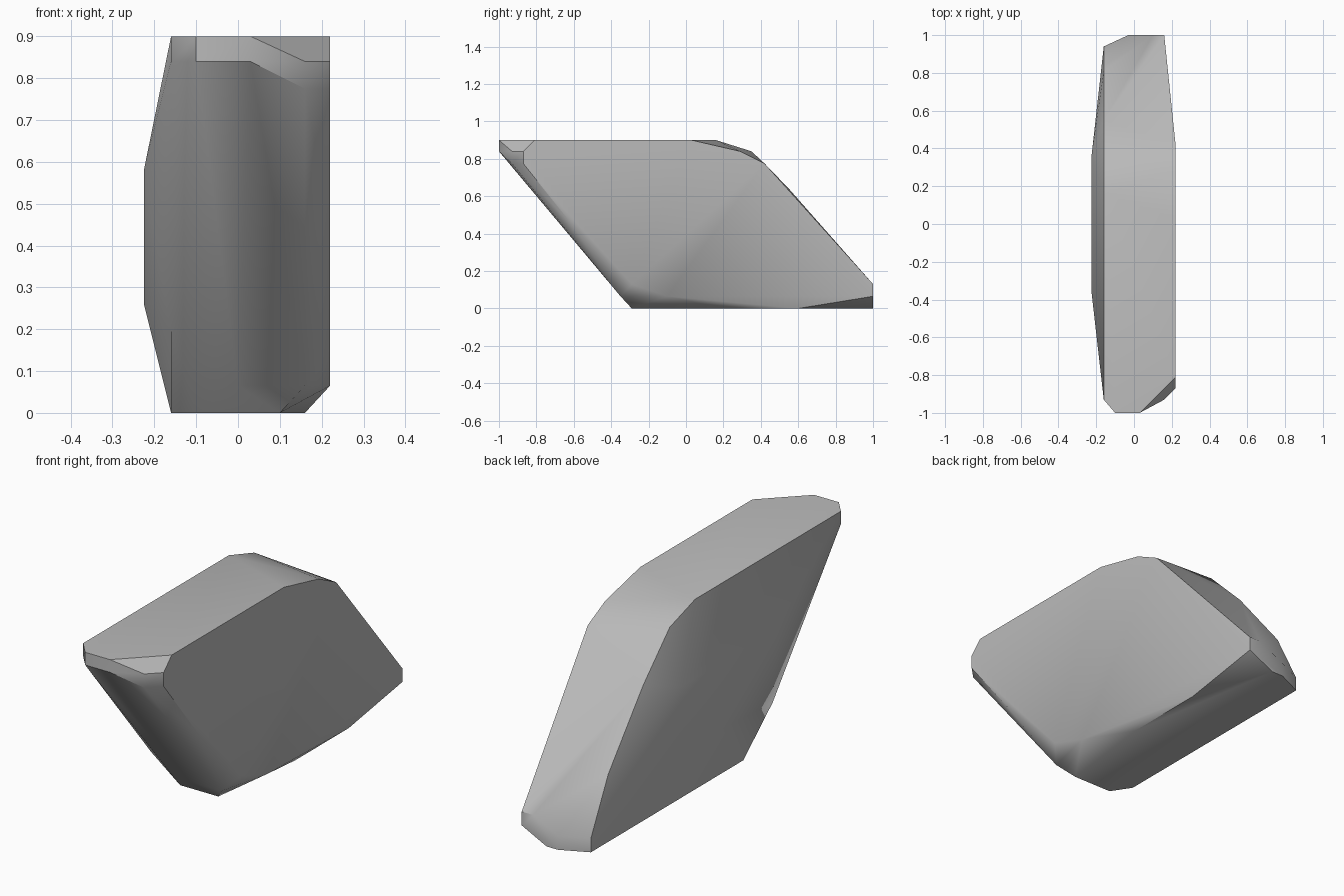
import bpy
import bmesh
import math

cube = bpy.data.objects.get("Cube")
if cube:
    bpy.data.objects.remove(cube, do_unlink=True)

# Stone colour
stone = bpy.data.materials.new("stone_grey")
stone.use_nodes = True
colour = (0.5, 0.5, 0.5, 1)
stone.diffuse_color = colour
stone.node_tree.nodes["Principled BSDF"].inputs["Base Color"].default_value = colour

# Corner points of the slanted slab
left_face = [(.22, y, z) for y, z in (
    (-.87, .84), (-.81, .9), (.03, .9), (.29, .84), (.42, .775),
    (-.1, .065), (-.29, .13), (-.61, .45), (-.87, .775))]
right_rim = [(-.16, y, z) for y, z in (
    (-.93, .9), (-.93, .84), (.16, .9), (.35, .84), (.55, .64),
    (.81, .32), (.94, .065), (.94, 0), (-.2, 0), (-.42, .19))]
right_bulge = [(-.225, y, z) for y, z in (
    (-.36, .58), (.36, .58), (.36, .26), (.05, .26))]
front_lip = [(-.1, -1, .9), (.03, -1, .9), (-.1, -1, .84),
             (.03, -1, .84), (.16, -.93, .84), (.16, -.93, .775)]
back_lip = [(.16, 1, .13), (.1, 1, .13), (-.03, 1, .065),
            (.16, 1, .065), (.03, 1, 0), (-.03, 1, 0)]
base = [(.16, .6, 0), (.16, .2, 0), (.1, -.29, 0), (-.1, -.29, 0),
        (.16, -.35, .065), (0, -.35, .065)]

# Wrap the corners in a faceted skin and merge flat areas
bm = bmesh.new()
for point in left_face + right_rim + right_bulge + front_lip + back_lip + base:
    bm.verts.new(point)
hull = bmesh.ops.convex_hull(bm, input=bm.verts[:])
loose = {v for v in hull["geom_interior"] + hull["geom_unused"]
         if isinstance(v, bmesh.types.BMVert) and not v.link_faces}
bmesh.ops.delete(bm, geom=list(loose), context='VERTS')
bmesh.ops.dissolve_limit(bm, angle_limit=math.radians(1),
                         verts=bm.verts[:], edges=bm.edges[:])
bmesh.ops.recalc_face_normals(bm, faces=bm.faces[:])
mesh = bpy.data.meshes.new("stone_slab")
bm.to_mesh(mesh)
bm.free()
mesh.materials.append(stone)
slab = bpy.data.objects.new("stone_slab", mesh)
bpy.context.collection.objects.link(slab)

# Soft shading with crisp ridges
bpy.ops.object.select_all(action='DESELECT')
slab.select_set(True)
bpy.context.view_layer.objects.active = slab
bpy.ops.object.shade_smooth_by_angle(angle=math.radians(35))
